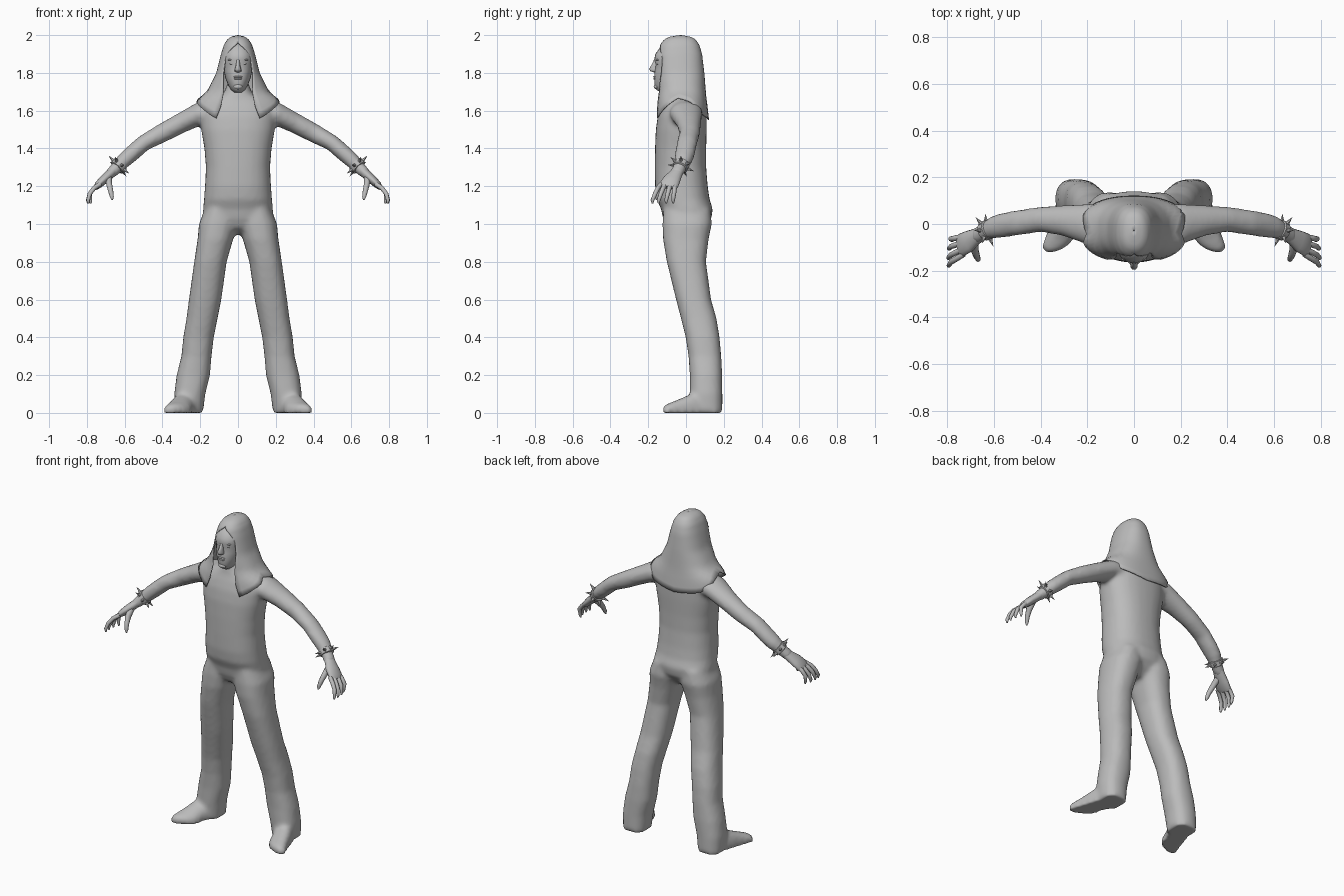
import bpy, bmesh, math
from mathutils import Vector

if "Cube" in bpy.data.objects:
    bpy.data.objects.remove(bpy.data.objects["Cube"])

grey = bpy.data.materials.new("grey")
grey.diffuse_color = (0.5, 0.5, 0.5, 1)
grey.use_nodes = True
grey.node_tree.nodes["Principled BSDF"].inputs["Base Color"].default_value = grey.diffuse_color


def finish(name, bm, mirror=False, angle=50):
    bmesh.ops.recalc_face_normals(bm, faces=bm.faces)
    me = bpy.data.meshes.new(name)
    bm.to_mesh(me)
    bm.free()
    ob = bpy.data.objects.new(name, me)
    bpy.context.collection.objects.link(ob)
    me.materials.append(grey)
    bpy.ops.object.select_all(action='DESELECT')
    ob.select_set(True)
    bpy.context.view_layer.objects.active = ob
    bpy.ops.object.shade_smooth_by_angle(angle=math.radians(angle))
    if mirror:
        ob.modifiers.new("mirror", 'MIRROR').use_mirror_merge = False
    return ob


def loft(bm, rings):
    """Skin closed rings of points and cap both ends."""
    vs = [[bm.verts.new(p) for p in r] for r in rings]
    n = len(vs[0])
    for a, b in zip(vs, vs[1:]):
        for i in range(n):
            bm.faces.new((a[i], a[(i + 1) % n], b[(i + 1) % n], b[i]))
    bm.faces.new(vs[0][::-1])
    bm.faces.new(vs[-1])


def spow(v, p):
    return math.copysign(abs(v) ** p, v)


def level(z, x0, x1, y0, y1, n=24, p=0.85):
    """Horizontal rounded section between x and y limits."""
    cx, cy, rx, ry = (x0 + x1) / 2, (y0 + y1) / 2, (x1 - x0) / 2, (y1 - y0) / 2
    return [Vector((cx + rx * spow(math.cos(a), p), cy + ry * spow(math.sin(a), p), z))
            for a in (2 * math.pi * i / n for i in range(n))]


def tube(pts, n=16):
    """Sections across a path of (x, y, z, side radius, up radius)."""
    out = []
    for i, (x, y, z, ra, rb) in enumerate(pts):
        a, b = pts[max(i - 1, 0)], pts[min(i + 1, len(pts) - 1)]
        t = (Vector(b[:3]) - Vector(a[:3])).normalized()
        side = Vector((0, 1, 0))
        side = (side - t * side.dot(t)).normalized()
        up = t.cross(side)
        out.append([Vector((x, y, z)) + side * ra * math.cos(2 * math.pi * k / n)
                    + up * rb * math.sin(2 * math.pi * k / n) for k in range(n)])
    return out


def table(rows, k):
    """Linear lookup in rows whose first entry rises."""
    k = min(max(k, rows[0][0]), rows[-1][0])
    for a, b in zip(rows, rows[1:]):
        if k <= b[0]:
            f = (k - a[0]) / (b[0] - a[0])
            return [p + (q - p) * f for p, q in zip(a[1:], b[1:])]


# Body: torso, arms, legs and shoes fused into one skin
TORSO = [(.945, .03, -.04, .06), (.98, .12, -.10, .10), (1.03, .185, -.122, .135),
         (1.08, .185, -.132, .142), (1.13, .18, -.155, .125), (1.2, .175, -.164, .115),
         (1.3, .17, -.165, .107), (1.4, .178, -.164, .107), (1.5, .195, -.16, .11),
         (1.57, .2, -.15, .11), (1.62, .19, -.135, .105), (1.66, .14, -.12, .09),
         (1.69, .075, -.115, .05), (1.75, .055, -.1, .04)]
ARM = [(.1, 0, 1.6, .085, .07), (.2, 0, 1.585, .087, .06), (.3, .015, 1.535, .066, .053),
       (.4, .02, 1.482, .054, .05), (.5, .005, 1.428, .054, .043), (.56, -.005, 1.375, .053, .043),
       (.6, -.014, 1.34, .049, .041), (.64, -.032, 1.3, .036, .034), (.68, -.055, 1.262, .036, .028)]
LEG = [(1.08, .01, .175, -.12, .13), (1.0, .003, .207, -.125, .137), (.92, .025, .214, -.122, .12),
       (.8, .06, .232, -.102, .106), (.6, .088, .26, -.053, .133), (.5, .108, .273, -.027, .162),
       (.4, .128, .29, -.002, .178), (.3, .14, .3, .013, .187), (.2, .148, .325, .02, .192),
       (.1, .173, .338, .02, .193), (0, .185, .335, .03, .193)]
SHOE = [(.255, .13, .1, .07), (.28, .05, .11, .072), (.305, -.02, .08, .068),
        (.322, -.07, .058, .072), (.333, -.1, .048, .058), (.338, -.118, .035, .03)]
bm = bmesh.new()
loft(bm, [level(z, -r, r, a, b, 32) for z, r, a, b in TORSO])
for s in (1, -1):
    flip = lambda rings: [[Vector((s * p.x, p.y, p.z)) for p in r] for r in rings]
    loft(bm, flip(tube(ARM, 20)))
    loft(bm, flip([level(*r) for r in LEG]))
    arc = [math.pi * i / 12 for i in range(13)]
    loft(bm, flip([[Vector((x + w * math.cos(a), y - .25 * w * math.cos(a),
                            h * max(math.sin(a), 0) ** .6)) for a in arc] for x, y, h, w in SHOE]))
body = finish("body", bm)
rm = body.modifiers.new("fuse", 'REMESH')
rm.mode, rm.voxel_size, rm.use_smooth_shade = 'VOXEL', .013, True
sm = body.modifiers.new("soften", 'SMOOTH')
sm.factor, sm.iterations = .5, 5

# Hands: palm, four curled fingers and a thumb
bm = bmesh.new()
loft(bm, tube([(.645, -.035, 1.295, .03, .026), (.68, -.055, 1.262, .036, .025),
               (.71, -.075, 1.235, .047, .024), (.74, -.09, 1.207, .05, .02),
               (.752, -.095, 1.192, .042, .012)]))
for y0, y1, tip in ((-.13, -.178, .798), (-.105, -.145, .8), (-.078, -.105, .797), (-.055, -.068, .785)):
    loft(bm, tube([(.73, y0, 1.212, .012, .013), (.762, .6 * y0 + .4 * y1, 1.19, .0125, .0125),
                   (.785, .3 * y0 + .7 * y1, 1.16, .0115, .0115),
                   (tip - .004, y1, 1.125, .0095, .0095), (tip - .006, y1, 1.108, .004, .004)], 10))
loft(bm, tube([(.685, -.075, 1.245, .02, .018), (.682, -.115, 1.21, .02, .016),
               (.674, -.14, 1.175, .014, .014), (.668, -.152, 1.145, .011, .011),
               (.665, -.156, 1.128, .004, .004)], 10))
finish("hand", bm, mirror=True)

# Spiked wristbands
bm = bmesh.new()
c, axis = Vector((.632, -.027, 1.308)), Vector((.66, -.32, -.66)).normalized()
ends = [c - axis * .018, c - axis * .015, c + axis * .015, c + axis * .018]
loft(bm, tube([(*p, r, r) for p, r in zip(ends, (.036, .043, .041, .034))]))
u = axis.cross(Vector((0, 1, 0))).normalized()
v = axis.cross(u)
for i in range(7):
    a = 2 * math.pi * i / 7
    d = u * math.cos(a) + v * math.sin(a)
    w = axis.cross(d)
    base = [bm.verts.new(c + d * .036 + (axis * math.cos(t) + w * math.sin(t)) * .011)
            for t in (k * math.pi / 3 for k in range(6))]
    tip = bm.verts.new(c + d * .077)
    for k in range(6):
        bm.faces.new((base[k], base[(k + 1) % 6], tip))
    bm.faces.new(base[::-1])
finish("spiked_wristband", bm, mirror=True, angle=30)

# Head
HEAD = [(1.695, .022, -.13, -.02), (1.71, .038, -.157, .01), (1.735, .052, -.166, .02),
        (1.77, .066, -.168, .03), (1.81, .075, -.166, .04), (1.845, .079, -.16, .04),
        (1.87, .08, -.168, .04), (1.9, .078, -.162, .04), (1.94, .06, -.135, .03), (1.965, .03, -.09, 0)]
bm = bmesh.new()
loft(bm, [level(z, -r, r, a, b, 28, .9) for z, r, a, b in HEAD])
finish("head", bm)

# Nose
bm = bmesh.new()
loft(bm, [level(z, -w, w, y, -.14, 10) for z, w, y in
          ((1.803, .01, -.172), (1.808, .018, -.188), (1.82, .017, -.197), (1.845, .01, -.182), (1.87, .009, -.17))])
finish("nose", bm)


def blobs(name, items, mirror=False):
    """Soft ellipsoids set into the face: centre then radii."""
    bm = bmesh.new()
    for x, y, z, a, b, d in items:
        for vert in bmesh.ops.create_uvsphere(bm, u_segments=14, v_segments=8, radius=1)['verts']:
            vert.co = Vector((x + a * vert.co.x, y + b * vert.co.y, z + d * vert.co.z))
    return finish(name, bm, mirror)


blobs("lips", [(0, -.164, 1.779, .025, .01, .005), (0, -.163, 1.769, .022, .01, .006)])
blobs("chin", [(0, -.157, 1.727, .024, .014, .014)])
blobs("eye", [(.031, -.146, 1.85, .014, .01, .007)], True)
blobs("brow", [(.033, -.148, 1.869, .022, .012, .005)], True)

# Long hair: an open-fronted draped shell, longest at front points and back
SHELL = [(1.55, .25, -.165, .122), (1.64, .235, -.157, .112), (1.665, .21, -.155, .108),
         (1.7, .165, -.152, .105), (1.8, .115, -.155, .097), (1.9, .09, -.152, .085),
         (1.95, .074, -.138, .07), (1.98, .054, -.112, .048), (1.993, .033, -.082, .02), (2.0, .002, -.03, -.026)]
OPENING = [(1.55, .12), (1.62, .092), (1.7, .076), (1.8, .078), (1.88, .068), (1.92, .045), (1.96, 0)]
HEM = [(0, 1.56), (.1, 1.615), (.2, 1.668), (.27, 1.65), (.38, 1.575), (.5, 1.55)]
bm = bmesh.new()
grid, cols, rows = [], 40, 22
for j in range(rows + 1):
    line = []
    for i in range(cols + 1):
        q = i / cols
        z = 2 - (2 - table(HEM, min(q, 1 - q))[0]) * (j / rows) ** 1.6
        rx, yf, yb = table(SHELL, z)
        edge = math.asin(min(1, (table(OPENING, z)[0] / rx)) ** (1 / .85)) if z < 1.96 else 0
        a = edge + (2 * math.pi - 2 * edge) * q
        line.append(bm.verts.new((rx * spow(math.sin(a), .85),
                                  (yf + yb) / 2 - (yb - yf) / 2 * spow(math.cos(a), .85), z)))
    grid.append(line)
for a, b in zip(grid, grid[1:]):
    for i in range(cols):
        bm.faces.new((a[i], b[i], b[i + 1], a[i + 1]))
bmesh.ops.remove_doubles(bm, verts=bm.verts, dist=.0008)
hair = finish("long_hair", bm)
so = hair.modifiers.new("thickness", 'SOLIDIFY')
so.thickness, so.offset = .006, -1
